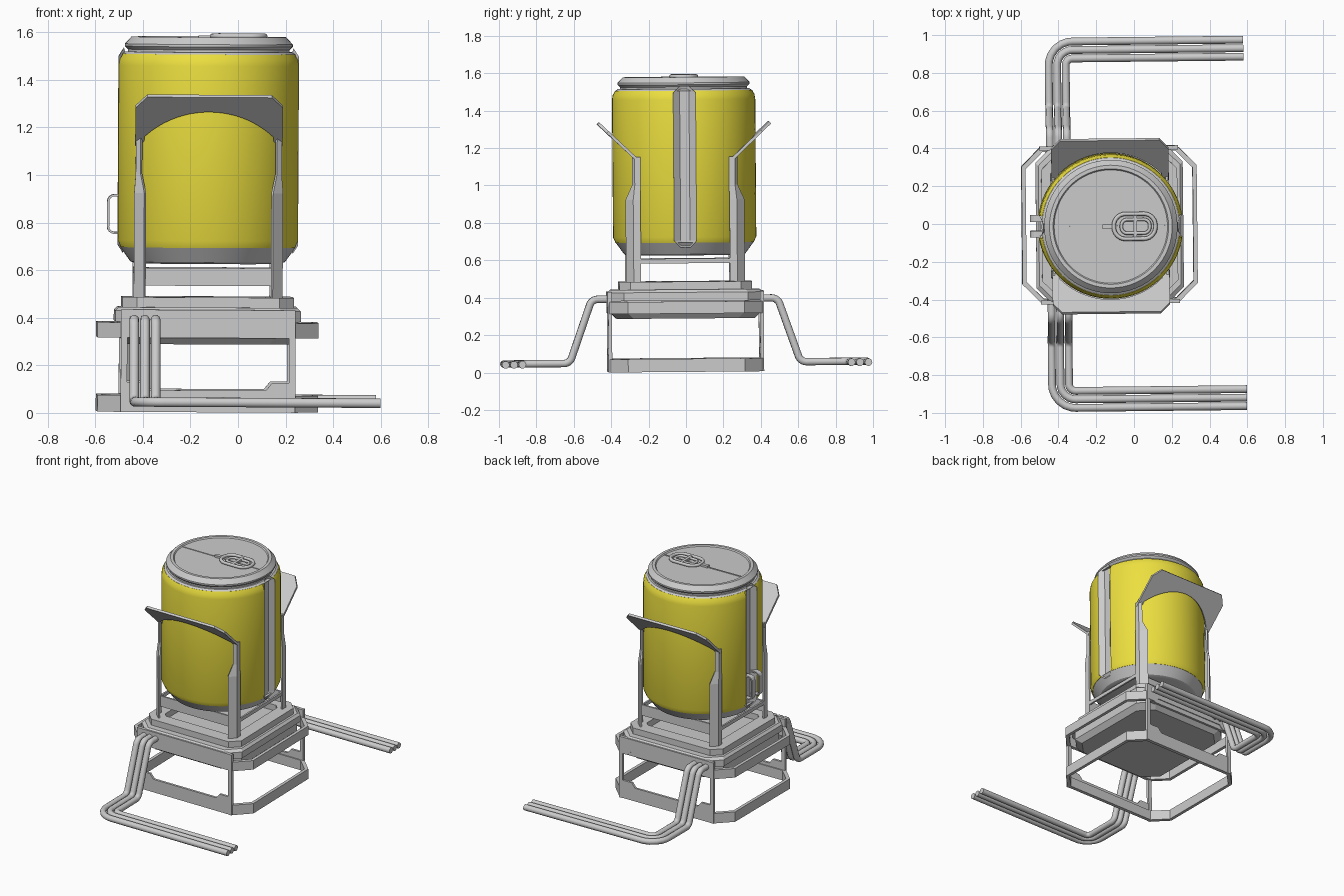
import bpy, bmesh
from math import sin, cos, pi, sqrt, radians
from mathutils import Vector, Matrix

if "Cube" in bpy.data.objects:
    bpy.data.objects.remove(bpy.data.objects["Cube"])

CX = -0.131          # centre line of can and base
yellow = bpy.data.materials.new("yellow_paint")
yellow.diffuse_color = (0.84, 0.74, 0.05, 1)
yellow.use_nodes = True
yellow.node_tree.nodes["Principled BSDF"].inputs["Base Color"].default_value = yellow.diffuse_color


def finish(name, bm, smooth=False):
    bmesh.ops.recalc_face_normals(bm, faces=bm.faces)
    me = bpy.data.meshes.new(name)
    bm.to_mesh(me)
    bm.free()
    ob = bpy.data.objects.new(name, me)
    bpy.context.collection.objects.link(ob)
    if smooth:
        smooth_shade(ob)
    return ob


def smooth_shade(ob):
    bpy.ops.object.select_all(action='DESELECT')
    ob.select_set(True)
    bpy.context.view_layer.objects.active = ob
    bpy.ops.object.shade_smooth_by_angle(angle=radians(25))


def loft(name, sections, caps=(True, True), cyclic=False, smooth=False):
    bm = bmesh.new()
    rows = [[bm.verts.new(p) for p in s] for s in sections]
    pairs = list(zip(rows, rows[1:])) + ([(rows[-1], rows[0])] if cyclic else [])
    for a, b in pairs:
        for i in range(len(a)):
            j = (i + 1) % len(a)
            bm.faces.new((a[i], a[j], b[j], b[i]))
    if not cyclic:
        if caps[0]:
            bm.faces.new(rows[0])
        if caps[1]:
            bm.faces.new(rows[-1])
    return finish(name, bm, smooth)


def box(name, x, y, z):
    q = [(x[0], y[0]), (x[1], y[0]), (x[1], y[1]), (x[0], y[1])]
    return loft(name, [[(a, b, c) for a, b in q] for c in z])


def plate_xz(name, pts, y0, y1):
    return loft(name, [[(CX + a, y, b) for a, b in pts] for y in (y0, y1)])


def octagon(hx, hy, c, z):
    q = [(hx, hy - c), (hx - c, hy)]
    q += [(-a, b) for a, b in reversed(q)]
    q += [(-a, -b) for a, b in q]
    return [(CX + a, b, z) for a, b in q]


def ring(name, hx, hy, c, w, z0, z1):
    o, i = (hx, hy, c), (hx - w, hy - w, c - 0.4 * w)
    return loft(name, [octagon(*o, z0), octagon(*o, z1), octagon(*i, z1), octagon(*i, z0)], cyclic=True)


def revolve(name, prof, n=64):
    secs = [[(CX + r * cos(2 * pi * k / n), r * sin(2 * pi * k / n), z) for k in range(n)] for r, z in prof]
    return loft(name, secs)


def fillet(pts, radii, n=6, closed=False):
    """Round the corners of a polyline with arcs."""
    P = [Vector(p) for p in pts]
    out = []
    for i, p in enumerate(P):
        if not closed and i in (0, len(P) - 1):
            out.append(p)
            continue
        u = (P[i - 1] - p).normalized()
        v = (P[(i + 1) % len(P)] - p).normalized()
        half = u.angle(v) / 2
        r = radii[i]
        c = p + (u + v).normalized() * r / sin(half)
        a = p + u * r * cos(half) / sin(half) - c
        b = p + v * r * cos(half) / sin(half) - c
        for k in range(n + 1):
            t = k / n
            out.append(c + (a.lerp(b, t)).normalized() * r if t not in (0, 1) else c + (a, b)[int(t)])
    return out


def tube(name, pts, r, closed=False, res=3):
    cu = bpy.data.curves.new(name, 'CURVE')
    cu.dimensions = '3D'
    cu.bevel_depth, cu.bevel_resolution, cu.use_fill_caps = r, res, True
    s = cu.splines.new('POLY')
    s.points.add(len(pts) - 1)
    for q, p in zip(s.points, pts):
        q.co = (*p, 1)
    s.use_cyclic_u = closed
    ob = bpy.data.objects.new(name, cu)
    bpy.context.collection.objects.link(ob)
    return ob


# can body, bottom cap and lid
can = revolve("can_body", [(0.37, 0.69), (0.383, 0.72), (0.383, 1.455), (0.379, 1.48), (0.366, 1.503)])
can.data.materials.append(yellow)
bottom = revolve("can_bottom", [(0.05, 0.622), (0.305, 0.622), (0.325, 0.63), (0.369, 0.691)])
lid = revolve("can_lid", [(0.366, 1.502), (0.352, 1.512), (0.34, 1.512), (0.34, 1.522), (0.353, 1.535),
                          (0.353, 1.545), (0.325, 1.575), (0.306, 1.575), (0.300, 1.567), (0.05, 1.567)])

# recessed side channels: cut the can, then line the cut in grey
def channel(w, z0, z1, c):
    return [(-w, z0 + c), (-w + c, z0), (w - c, z0), (w, z0 + c),
            (w, z1 - c), (w - c, z1), (-w + c, z1), (-w, z1 - c)]

for s in (-1, 1):
    outer, inner = channel(0.06, 0.665, 1.528, 0.035), channel(0.025, 0.69, 1.51, 0.012)
    cutter = loft("channel_cutter", [[(CX + s * x, y, z) for y, z in outer] for x in (0.345, 0.45)])
    mod = can.modifiers.new("channel", 'BOOLEAN')
    mod.operation, mod.object, mod.solver = 'DIFFERENCE', cutter, 'EXACT'
    bpy.context.view_layer.objects.active = can
    bpy.ops.object.modifier_apply(modifier=mod.name)
    bpy.data.objects.remove(cutter)
    rim = [(CX + s * (0.379 if 0.69 < z < 1.5 else 0.357), y, z) for y, z in outer]
    floor = [(CX + s * 0.351, y, z) for y, z in inner]
    loft("side_channel", [rim, floor], caps=(False, True))
for ob in (can, bottom, lid):
    smooth_shade(ob)

# score line and pull tab on the lid
box("lid_score_line", (CX - 0.3, CX + 0.3), (-0.004, 0.004), (1.565, 1.571))
def loop(x0, x1, h, r, z):
    return fillet([(x0, -h, z), (x1, -h, z), (x1, h, z), (x0, h, z)], [r] * 4, closed=True)
tube("pull_tab_rim", loop(-0.115, 0.105, 0.066, 0.06, 1.579), 0.011, True, 2)
tube("pull_tab_inner_ring", loop(-0.075, 0.075, 0.036, 0.03, 1.577), 0.009, True, 2)
box("pull_tab_bar", (-0.012, 0.008), (-0.06, 0.06), (1.567, 1.585))
box("pull_tab_rivet", (-0.175, -0.115), (-0.012, 0.012), (1.567, 1.581))

# two small grips on the left side of the can
def grip_outline(d):
    q = fillet([(-0.35, 0.745 + d, 0), (-0.424 + d, 0.745 + d, 0), (-0.424 + d, 0.912 - d, 0),
                (-0.35, 0.912 - d, 0)], [0.03 - d] * 4, n=4)
    return [(p.x, p.y) for p in q]
for y in (-0.042, 0.042):
    plate_xz("side_grip", grip_outline(0) + grip_outline(0.009)[::-1], y - 0.018, y + 0.018)

# cradle: angled corner posts, rails and flared arched plates
low = [(.313, .238), (.313, .277), (.271, .318), (.263, .308), (.301, .272), (.301, .238)]
top = [(.307, .236), (.307, .268), (.287, .282), (.280, .273), (.295, .262), (.295, .236)]
N = 20
arch = [0.272 - 0.544 * k / N for k in range(N + 1)]
lean = lambda z: 0.238 + (z - 1.13) * 1.05
outline = [(-.31, 1.13), (-.31, 1.29), (-.262, 1.335), (.262, 1.335), (.31, 1.29), (.31, 1.13), (.272, 1.13)]
outline += [(x, 1.13 + (sqrt(0.388 ** 2 - x * x) - 0.238) / 1.05) for x in arch] + [(-.272, 1.13)]
for sy in (-1, 1):
    for sx in (-1, 1):
        loft("cradle_post", [[(CX + sx * x, sy * y, z) for x, y in sec]
                             for sec, z in ((low, 0.44), (low, 0.92), (top, 1.0), (top, 1.15))])
    loft("cradle_plate", [[(CX + x, sy * (lean(z) + d), z - d) for x, z in outline] for d in (0, 0.011)])
    box("cradle_cross_rail", (CX - 0.3, CX + 0.3), sorted((sy * 0.238, sy * 0.25)), (0.53, 0.605))
    box("cradle_side_rail", sorted((CX + sy * 0.30, CX + sy * 0.312)), (-0.24, 0.24), (0.58, 0.605))

# base slabs, collar and the two octagonal guard rings
loft("base_underside", [octagon(0.345, 0.37, 0.09, 0.285), octagon(0.375, 0.405, 0.09, 0.32),
                        octagon(0.375, 0.405, 0.09, 0.39)])
loft("base_top", [octagon(0.39, 0.412, 0.08, 0.38), octagon(0.39, 0.412, 0.08, 0.425),
                  octagon(0.375, 0.397, 0.08, 0.44)])
ring("base_collar", 0.36, 0.355, 0.06, 0.09, 0.43, 0.482)
ring("upper_guard_ring", 0.464, 0.412, 0.1, 0.022, 0.312, 0.376)
ring("lower_guard_ring", 0.464, 0.412, 0.1, 0.022, 0.0, 0.07)

# front and back frames joining the rings
sill = [(-.35, .0), (.35, .0), (.35, .125), (.27, .125), (.243, .092), (-.243, .092), (-.27, .125), (-.35, .125)]
head = [(-.367, .43), (-.367, .315), (-.30, .315), (-.27, .345), (.27, .345), (.30, .315), (.367, .315), (.367, .43)]
for sy in (-1, 1):
    plate_xz("frame_sill", sill, sy * 0.398, sy * 0.414)
    plate_xz("frame_header", head, sy * 0.396, sy * 0.418)
    for sx in (-1, 1):
        plate_xz("frame_post", [(sx * .34, 0), (sx * .367, 0), (sx * .367, .4), (sx * .34, .4)],
                 sy * 0.396, sy * 0.416)

# triple-tube skid legs, front and back
for sy in (-1, 1):
    for k in range(3):
        x, y, bend = -0.443 + 0.045 * k, 0.970 - 0.045 * k, 0.125 - 0.045 * k
        path = [(x, sy * 0.39, 0.388), (x, sy * 0.497, 0.388), (x, sy * 0.617, 0.046),
                (x, sy * y, 0.046), (0.588, sy * y, 0.046)]
        tube("skid_tube", fillet(path, [0, 0.045, 0.045, bend, 0]), 0.0205)

# slight lean of the whole model
turn = (Matrix.Translation((0, 0, 0.005)) @ Matrix.Rotation(radians(0.6), 4, 'Z')
        @ Matrix.Rotation(radians(0.45), 4, 'X') @ Matrix.Rotation(radians(0.3), 4, 'Y'))
for ob in bpy.context.scene.objects:
    ob.matrix_world = turn
